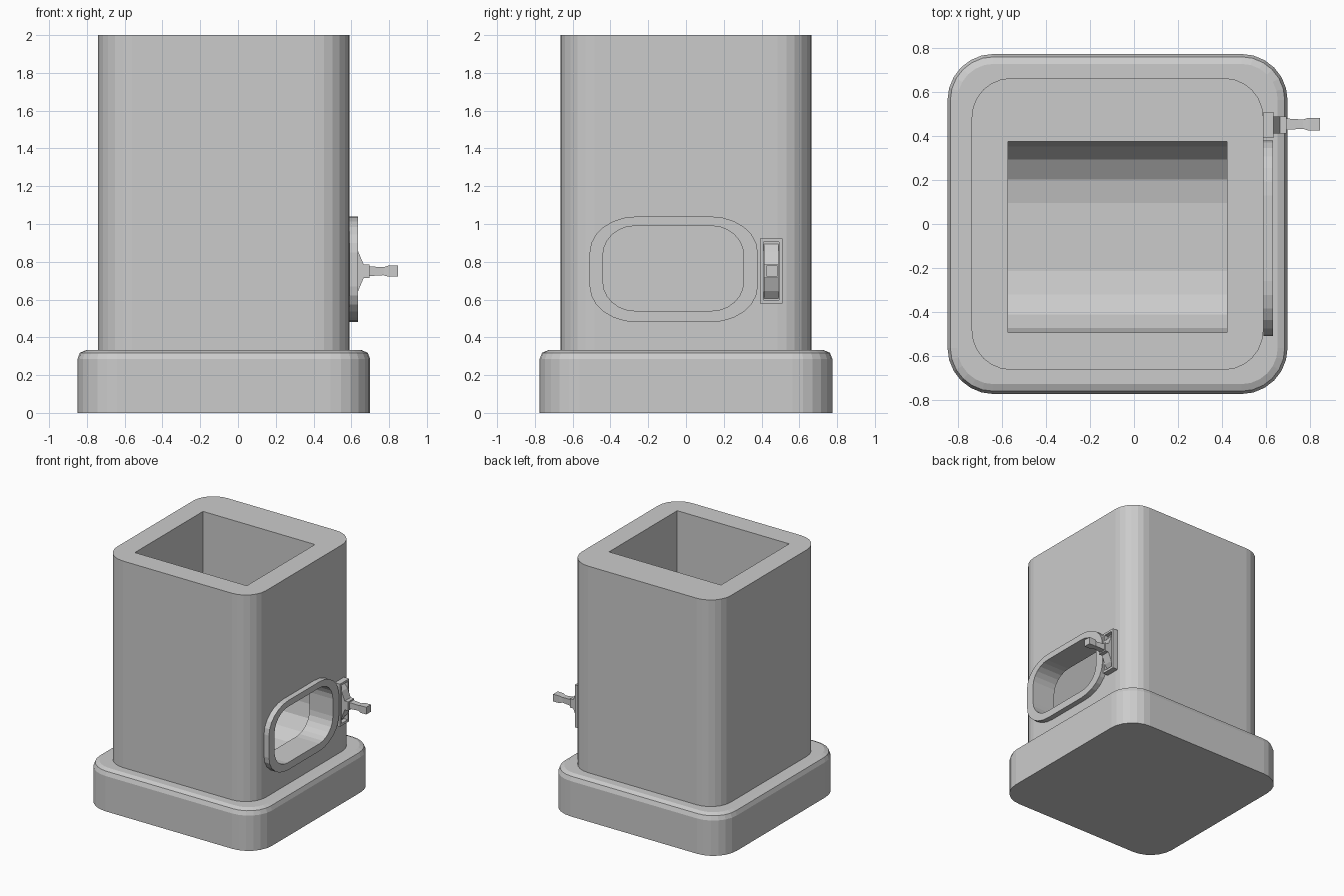
import bpy, bmesh, math

if "Cube" in bpy.data.objects:
    bpy.data.objects.remove(bpy.data.objects["Cube"])


def rounded(u0, u1, v0, v1, ru, rv, n=6):
    """Rounded rectangle outline, counter-clockwise."""
    pts = []
    corners = ((u1 - ru, v1 - rv, 0), (u0 + ru, v1 - rv, 90),
               (u0 + ru, v0 + rv, 180), (u1 - ru, v0 + rv, 270))
    for cu, cv, start in corners:
        for i in range(n + 1):
            a = math.radians(start + 90 * i / n)
            pts.append((cu + ru * math.cos(a), cv + rv * math.sin(a)))
    return pts


def rect(u0, u1, v0, v1):
    return [(u0, v0), (u1, v0), (u1, v1), (u0, v1)]


def loft(name, sections, axis):
    """Join (position, outline) sections along an axis and cap the ends."""
    place = {'x': lambda p, u, v: (p, u, v),
             'y': lambda p, u, v: (u, p, v),
             'z': lambda p, u, v: (u, v, p)}[axis]
    bm = bmesh.new()
    loops = [[bm.verts.new(place(p, u, v)) for u, v in outline]
             for p, outline in sections]
    n = len(loops[0])
    for a, b in zip(loops, loops[1:]):
        for i in range(n):
            j = (i + 1) % n
            bm.faces.new((a[i], a[j], b[j], b[i]))
    bm.faces.new(loops[0])
    bm.faces.new(loops[-1])
    bmesh.ops.recalc_face_normals(bm, faces=bm.faces)
    mesh = bpy.data.meshes.new(name)
    bm.to_mesh(mesh)
    bm.free()
    ob = bpy.data.objects.new(name, mesh)
    bpy.context.collection.objects.link(ob)
    return ob


def cut(ob, cutter):
    cutter.hide_render = True
    mod = ob.modifiers.new("cut", 'BOOLEAN')
    mod.operation = 'DIFFERENCE'
    mod.solver = 'EXACT'
    mod.object = cutter
    bpy.context.view_layer.objects.active = ob
    bpy.ops.object.modifier_apply(modifier=mod.name)
    bpy.data.objects.remove(cutter)


def base_outline(d):
    return rounded(-0.85 + d, 0.70 - d, -0.775 + d, 0.775 - d, 0.21 - d, 0.21 - d)


# Plinth with softened top edge
loft("base", [(0, base_outline(0)), (0.285, base_outline(0)),
              (0.318, base_outline(0.013)), (0.332, base_outline(0.045))], 'z')

# Hollow column: round-bottomed chamber open at the top, window on the right
wall = rounded(-0.74, 0.59, -0.665, 0.665, 0.18, 0.18)
column = loft("column", [(0.332, wall), (2.0, wall)], 'z')

chamber = [p for p in rounded(-0.495, 0.375, 0.42, 1.5, 0.28, 0.28, 4) if p[1] < 1]
chamber += [(0.375, 2.1), (-0.495, 2.1)]
cut(column, loft("chamber_cutter", [(-0.575, chamber), (0.425, chamber)], 'x'))


def window_cutter():
    hole = rounded(-0.44, 0.305, 0.54, 0.99, 0.17, 0.155)
    return loft("window_cutter", [(0.3, hole), (0.7, hole)], 'x')


cut(column, window_cutter())

# Raised frame around the window
rim = rounded(-0.51, 0.38, 0.48, 1.04, 0.25, 0.19)
frame = loft("window_frame", [(0.59, rim), (0.634, rim)], 'x')
cut(frame, window_cutter())

# Switch plate with a recessed slot
plate_outline = rect(0.392, 0.51, 0.578, 0.922)
plate = loft("lever_plate", [(0.59, plate_outline), (0.636, plate_outline)], 'x')
slot = rect(0.41, 0.492, 0.597, 0.905)
cut(plate, loft("slot_cutter", [(0.602, slot), (0.7, slot)], 'x'))

# Flared lever root, mirrored about its centre height
half = [(0.602, 0.145), (0.636, 0.105), (0.665, 0.036), (0.695, 0.036)]
side = [(x, 0.75 + h) for x, h in half] + [(x, 0.75 - h) for x, h in reversed(half)]
loft("lever_root", [(0.413, side), (0.489, side)], 'y')


# Handle that thickens toward the end
def grip(s):
    return rect(0.455 - s, 0.455 + s, 0.75 - s, 0.75 + s)


loft("lever_handle", [(0.69, grip(0.026)), (0.77, grip(0.021)),
                      (0.795, grip(0.029)), (0.848, grip(0.029))], 'x')
